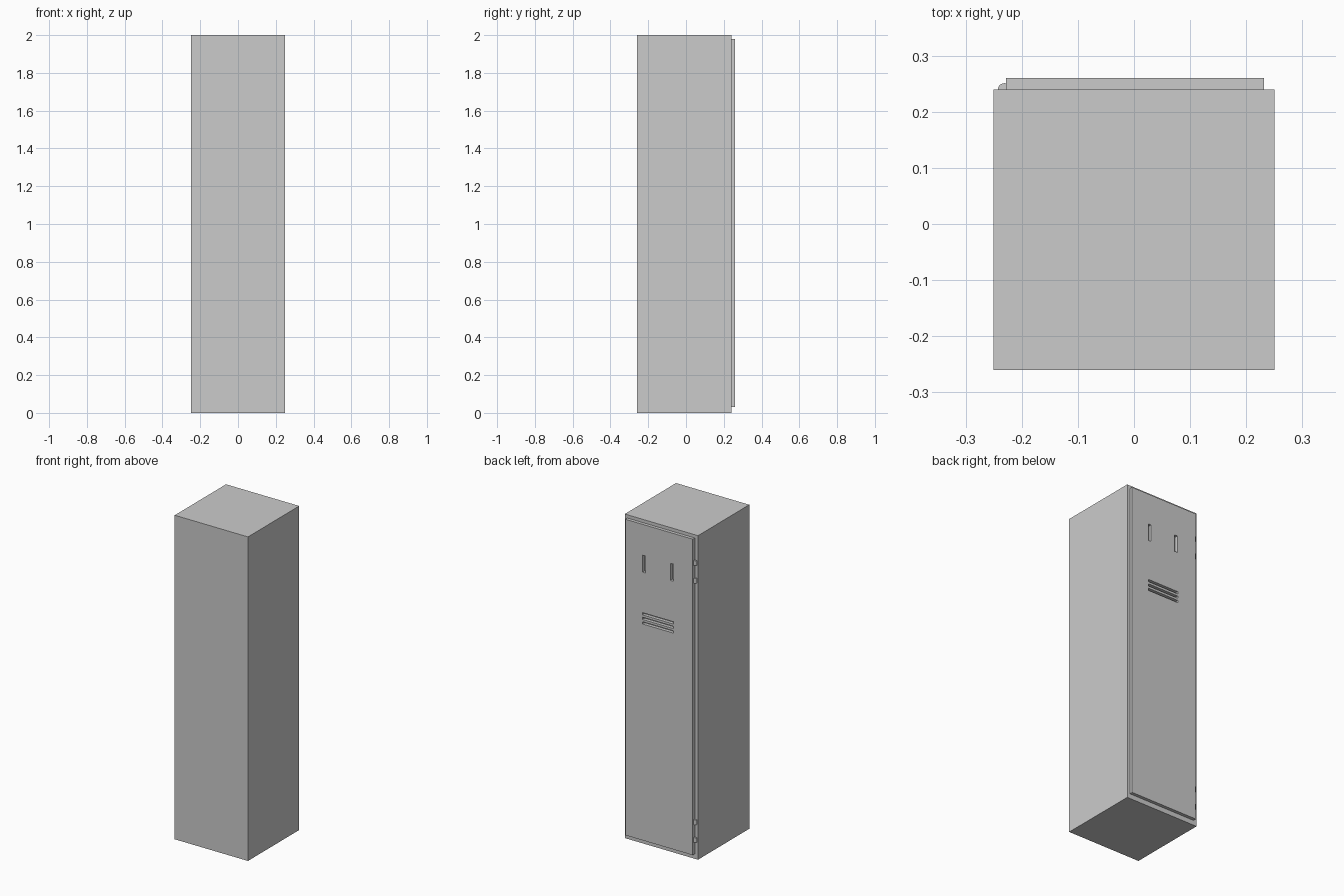
import bpy
import bmesh
from mathutils import Matrix, Vector

if "Cube" in bpy.data.objects:
    bpy.data.objects.remove(bpy.data.objects["Cube"])


def boxes(name, bounds):
    """One mesh object made of axis-aligned boxes (x0, x1, y0, y1, z0, z1)."""
    bm = bmesh.new()
    for x0, x1, y0, y1, z0, z1 in bounds:
        centre = Vector(((x0 + x1) / 2, (y0 + y1) / 2, (z0 + z1) / 2))
        size = Matrix.Diagonal((x1 - x0, y1 - y0, z1 - z0, 1))
        bmesh.ops.create_cube(bm, size=1, matrix=Matrix.Translation(centre) @ size)
    mesh = bpy.data.meshes.new(name)
    bm.to_mesh(mesh)
    bm.free()
    obj = bpy.data.objects.new(name, mesh)
    bpy.context.collection.objects.link(obj)
    return obj


# Cabinet body
boxes("cabinet_body", [(-0.25, 0.25, -0.26, 0.24, 0, 2)])

# Door panel on the +y side
door = boxes("door", [(-0.228, 0.232, 0.24, 0.26, 0.03, 1.98)])

# Openings: two upright slots and three horizontal vents
openings = [(x, x + 0.02, 0.2, 0.3, 1.685, 1.79) for x in (-0.096, 0.094)]
openings += [(-0.098, 0.115, 0.2, 0.3, z, z + 0.014) for z in (1.365, 1.393, 1.421)]
cutter = boxes("door_openings_cutter", openings)
cutter.hide_render = True
cutter.hide_viewport = True

mod = door.modifiers.new("openings", 'BOOLEAN')
mod.operation = 'DIFFERENCE'
mod.solver = 'EXACT'
mod.object = cutter

# Hinge knuckles, in an upper and a lower pair
for i, z in enumerate((0.12, 0.23, 1.72, 1.83)):
    bpy.ops.mesh.primitive_cylinder_add(vertices=20, radius=0.012, depth=0.03,
                                        location=(-0.231, 0.239, z))
    bpy.context.object.name = f"hinge_knuckle_{i + 1}"
    bpy.ops.object.shade_smooth_by_angle()
